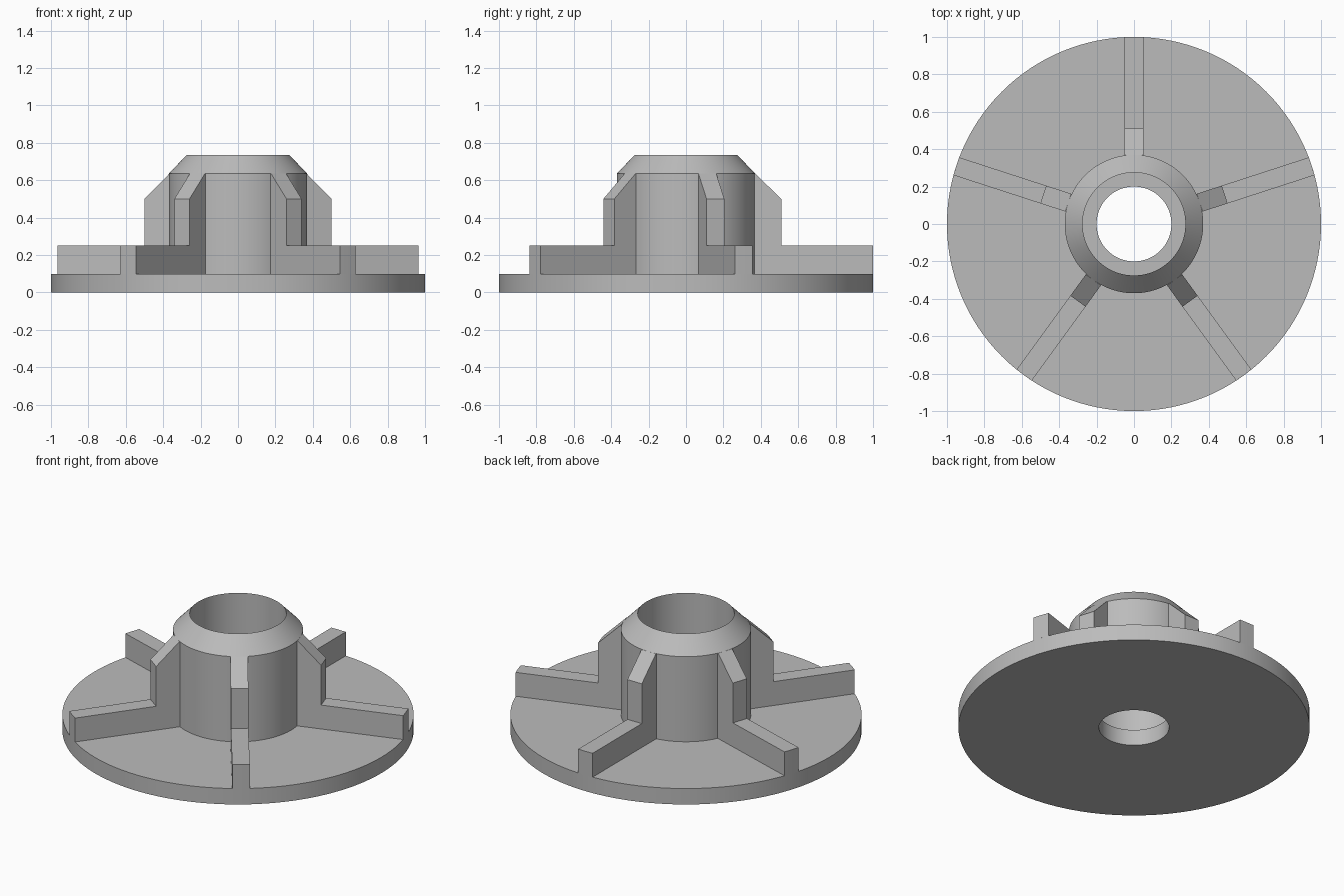
import bpy
import bmesh
import math
from mathutils import Matrix

cube = bpy.data.objects.get("Cube")
if cube:
    bpy.data.objects.remove(cube, do_unlink=True)

COLOUR = (0.5, 0.5, 0.5, 1)
grey = bpy.data.materials.new("plain grey")
grey.use_nodes = True
grey.diffuse_color = COLOUR
grey.node_tree.nodes["Principled BSDF"].inputs["Base Color"].default_value = COLOUR

DISC_R, DISC_TOP = 1.0, 0.1
HUB_R, HUB_SHOULDER = 0.37, 0.635
BORE_R, HUB_TOP = 0.275, 0.735
HOLE_R = 0.2
SEGMENTS = 128
RIBS = 5
HALF_WIDTH = 0.05


def finish(name, bm):
    """Turn a bmesh into a shaded, coloured object."""
    bmesh.ops.recalc_face_normals(bm, faces=bm.faces)
    mesh = bpy.data.meshes.new(name)
    bm.to_mesh(mesh)
    bm.free()
    mesh.materials.append(grey)
    obj = bpy.data.objects.new(name, mesh)
    bpy.context.collection.objects.link(obj)
    bpy.ops.object.select_all(action='DESELECT')
    obj.select_set(True)
    bpy.context.view_layer.objects.active = obj
    bpy.ops.object.shade_smooth_by_angle(angle=math.radians(30))
    return obj


def lathe(name, profile):
    """Revolve a closed (radius, height) profile about z."""
    bm = bmesh.new()
    rings = []
    for i in range(SEGMENTS):
        a = math.tau * i / SEGMENTS
        rings.append([bm.verts.new((r * math.cos(a), r * math.sin(a), z))
                      for r, z in profile])
    for i, ring in enumerate(rings):
        following = rings[(i + 1) % SEGMENTS]
        for j in range(len(profile)):
            k = (j + 1) % len(profile)
            bm.faces.new((ring[j], following[j], following[k], ring[k]))
    return finish(name, bm)


def rib(name, profile, angle):
    """Extrude a radial profile to the rib width, its rim end following the disc."""
    bm = bmesh.new()
    slices = []
    for x in (-HALF_WIDTH, 0, HALF_WIDTH):
        slices.append([bm.verts.new((x, math.sqrt(r * r - x * x) if r == DISC_R else r, z))
                       for r, z in profile])
    for a, b in zip(slices, slices[1:]):
        for j in range(len(profile)):
            k = (j + 1) % len(profile)
            bm.faces.new((a[j], a[k], b[k], b[j]))
    bm.faces.new(slices[0])
    bm.faces.new(slices[-1])
    bmesh.ops.transform(bm, matrix=Matrix.Rotation(angle, 4, 'Z'), verts=bm.verts)
    return finish(name, bm)


# Base disc with stepped bore and chamfered hub
lathe("disc_and_hub", [
    (HOLE_R, 0), (DISC_R, 0), (DISC_R, DISC_TOP), (HUB_R, DISC_TOP),
    (HUB_R, HUB_SHOULDER), (BORE_R, HUB_TOP), (BORE_R, DISC_TOP), (HOLE_R, DISC_TOP)])

# Stepped ribs: low arm to the rim, tall sloped buttress against the hub
rib_profile = [
    (0.33, DISC_TOP), (DISC_R, DISC_TOP), (DISC_R, 0.25), (0.51, 0.25),
    (0.51, 0.5), (HUB_R, HUB_SHOULDER), (0.33, HUB_SHOULDER)]
for n in range(RIBS):
    rib(f"rib_{n + 1}", rib_profile, math.tau * n / RIBS)
